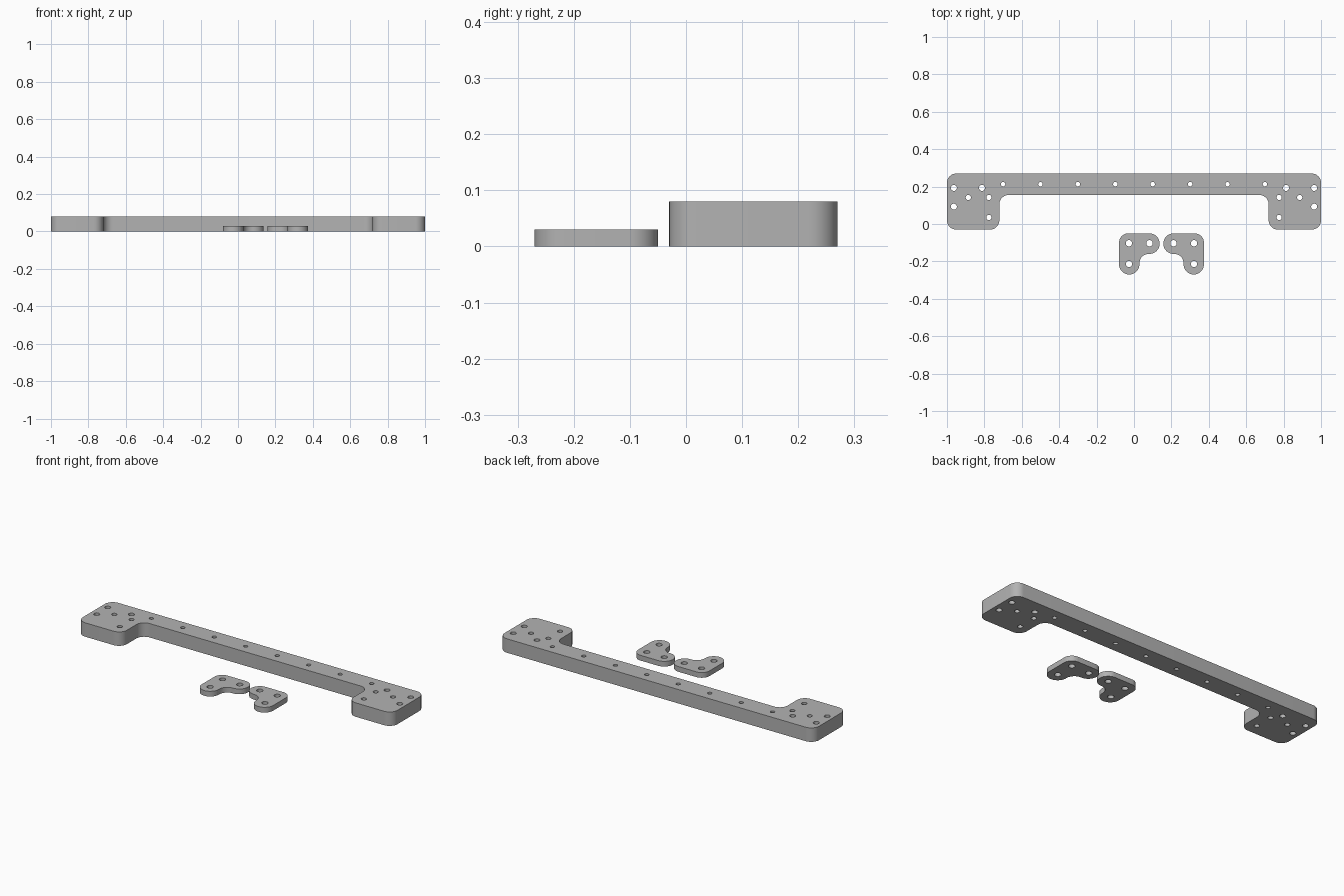
import bpy, bmesh, math
from mathutils import Vector

if "Cube" in bpy.data.objects:
    bpy.data.objects.remove(bpy.data.objects["Cube"])

grey = bpy.data.materials.new("plain grey")
grey.diffuse_color = (0.45, 0.45, 0.45, 1)
grey.use_nodes = True
grey.node_tree.nodes["Principled BSDF"].inputs["Base Color"].default_value = grey.diffuse_color


def rounded(corners, steps=10):
    """Outline from (x, y, radius) corners, each replaced by a tangent arc."""
    pts = []
    n = len(corners)
    for i, (x, y, r) in enumerate(corners):
        p = Vector((x, y))
        a = (Vector(corners[i - 1][:2]) - p).normalized()
        b = (Vector(corners[(i + 1) % n][:2]) - p).normalized()
        centre = p + (a + b) * r          # all corners are right angles
        for k in range(steps + 1):
            t = k / steps * math.pi / 2
            pts.append(centre - b * r * math.cos(t) - a * r * math.sin(t))
    return [q for i, q in enumerate(pts) if (q - pts[i - 1]).length > 1e-4]


def circle(x, y, r, n=24):
    return [Vector((x + r * math.cos(k * math.tau / n), y + r * math.sin(k * math.tau / n)))
            for k in range(n)]


def plate(name, outline, holes, height):
    """Flat plate with through holes, standing on z = 0."""
    curve = bpy.data.curves.new(name + "_profile", 'CURVE')
    curve.dimensions = '2D'
    curve.fill_mode = 'BOTH'
    curve.extrude = height / 2
    for loop in [outline] + [circle(*h) for h in holes]:
        s = curve.splines.new('POLY')
        s.points.add(len(loop) - 1)
        for pt, q in zip(s.points, loop):
            pt.co = (q.x, q.y, 0, 1)
        s.use_cyclic_u = True
    tmp = bpy.data.objects.new(name + "_profile", curve)
    bpy.context.collection.objects.link(tmp)
    bpy.context.view_layer.update()
    dg = bpy.context.evaluated_depsgraph_get()
    mesh = bpy.data.meshes.new_from_object(tmp.evaluated_get(dg))
    bpy.data.objects.remove(tmp)
    bm = bmesh.new()
    bm.from_mesh(mesh)
    bmesh.ops.remove_doubles(bm, verts=bm.verts, dist=1e-5)
    bmesh.ops.translate(bm, verts=bm.verts, vec=(0, 0, height / 2))
    bmesh.ops.recalc_face_normals(bm, faces=bm.faces)
    bm.to_mesh(mesh)
    bm.free()
    mesh.materials.clear()
    mesh.materials.append(grey)
    ob = bpy.data.objects.new(name, mesh)
    bpy.context.collection.objects.link(ob)
    bpy.ops.object.select_all(action='DESELECT')
    ob.select_set(True)
    bpy.context.view_layer.objects.active = ob
    bpy.ops.object.shade_smooth_by_angle(angle=math.radians(30))
    return ob


# Long mounting bar with a foot at each end
R = 0.05
half = [(1, 0.27, R), (1, -0.03, R), (0.72, -0.03, R), (0.72, 0.155, R)]
bar_outline = rounded(half + [(-x, y, r) for x, y, r in reversed(half)])
bar_holes = [(-0.7 + 0.2 * i, 0.213, 0.012) for i in range(8)]
foot_holes = [(0.963, 0.193, 0.016), (0.963, 0.093, 0.016), (0.813, 0.193, 0.016),
              (0.886, 0.142, 0.014), (0.776, 0.142, 0.014), (0.776, 0.035, 0.014)]
for s in (-1, 1):
    bar_holes += [(s * x, y, r) for x, y, r in foot_holes]
plate("mounting_bar", bar_outline, bar_holes, 0.08)

# Pair of small L-shaped corner brackets, mirrored about x = 0.147
W = 0.0545
corner = [(-0.08, -0.05, R), (0.137, -0.05, W), (0.137, -0.16, W),
          (0.029, -0.16, R), (0.029, -0.27, W), (-0.08, -0.27, W)]
pins = [(-0.027, -0.103, 0.017), (0.083, -0.103, 0.017), (-0.027, -0.214, 0.017)]
plate("left_bracket", rounded(corner), pins, 0.03)
plate("right_bracket", rounded([(0.294 - x, y, r) for x, y, r in corner]),
      [(0.294 - x, y, r) for x, y, r in pins], 0.03)
